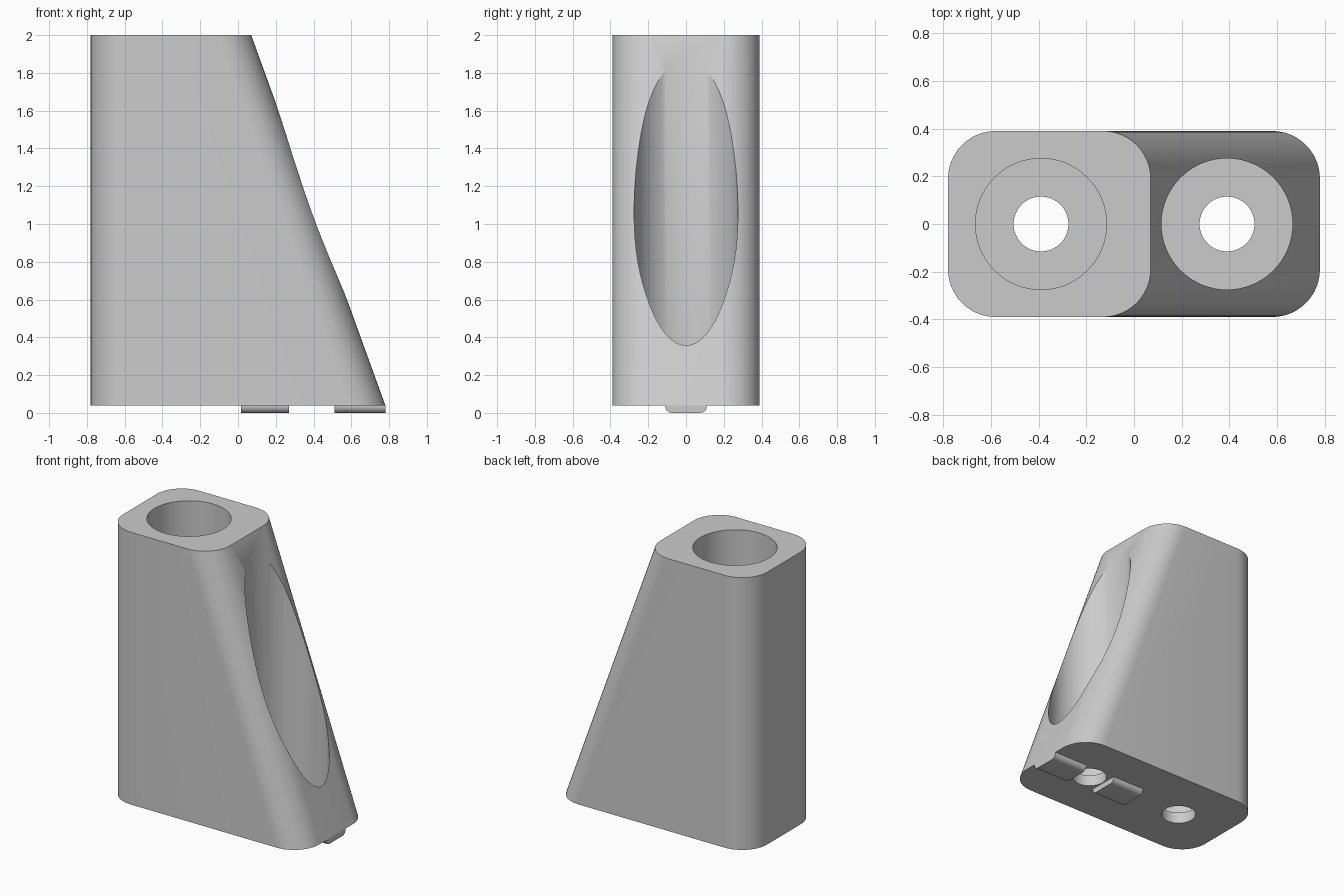
import bpy
import bmesh
from math import cos, sin, pi, radians

if "Cube" in bpy.data.objects:
    bpy.data.objects.remove(bpy.data.objects["Cube"], do_unlink=True)

grey = bpy.data.materials.new("plain grey")
grey.use_nodes = True
grey.diffuse_color = (0.6, 0.6, 0.6, 1)
grey.node_tree.nodes["Principled BSDF"].inputs["Base Color"].default_value = (0.6, 0.6, 0.6, 1)

BASE, TOP, FLOOR = 0.04, 2.0, 0.12
HALF, WIDTH, CORNER = 0.78, 0.39, 0.2


def loft(name, lower, upper):
    """Solid between two matching loops of points."""
    bm = bmesh.new()
    a = [bm.verts.new(p) for p in lower]
    b = [bm.verts.new(p) for p in upper]
    n = len(a)
    bm.faces.new(a[::-1])
    bm.faces.new(b)
    for i in range(n):
        j = (i + 1) % n
        bm.faces.new((a[i], a[j], b[j], b[i]))
    bmesh.ops.recalc_face_normals(bm, faces=bm.faces)
    mesh = bpy.data.meshes.new(name)
    bm.to_mesh(mesh)
    bm.free()
    obj = bpy.data.objects.new(name, mesh)
    bpy.context.collection.objects.link(obj)
    mesh.materials.append(grey)
    return obj


def rounded_loop(x0, x1, z, steps=12):
    """Rounded rectangle at height z."""
    centres = [(x1 - CORNER, 1), (x0 + CORNER, 1), (x0 + CORNER, -1), (x1 - CORNER, -1)]
    points = []
    for k, (cx, side) in enumerate(centres):
        for i in range(steps + 1):
            t = (k + i / steps) * pi / 2
            points.append((cx + CORNER * cos(t),
                           side * (WIDTH - CORNER) + CORNER * sin(t), z))
    return points


def circle(x, r, z, n=64):
    return [(x + r * cos(2 * pi * i / n), r * sin(2 * pi * i / n), z) for i in range(n)]


def select_only(obj):
    bpy.ops.object.select_all(action="DESELECT")
    obj.select_set(True)
    bpy.context.view_layer.objects.active = obj


# Body with one sloping end
body = loft("holder_body", rounded_loop(-HALF, HALF, BASE), rounded_loop(-HALF, 0.07, TOP))

# Two deep pockets, each with a small drain hole through its floor
cutters = []
for x in (-HALF / 2, HALF / 2):
    cutters.append(loft("pocket_cutter", circle(x, 0.275, FLOOR), circle(x, 0.275, 2.3)))
    cutters.append(loft("drain_cutter", circle(x, 0.115, -0.2), circle(x, 0.115, 0.5)))
for cutter in cutters:
    mod = body.modifiers.new("cut", "BOOLEAN")
    mod.operation = "DIFFERENCE"
    mod.solver = "EXACT"
    mod.object = cutter
    select_only(body)
    bpy.ops.object.modifier_apply(modifier=mod.name)
    bpy.data.objects.remove(cutter, do_unlink=True)
select_only(body)
bpy.ops.object.shade_smooth_by_angle(angle=radians(30))


def tab_loop(x, half=0.11, r=0.035, steps=6):
    """Tab cross-section with rounded lower edges."""
    arc = [(half - r + r * cos(t), r - r * sin(t))
           for t in (i * pi / 2 / steps for i in range(steps + 1))]
    side = [(half, BASE)] + arc
    return [(x, y, z) for y, z in side] + [(x, -y, z) for y, z in reversed(side)]


# Locating tabs under the base, either side of one drain hole
for name, x0, x1 in (("inner_tab", 0.015, 0.27), ("outer_tab", 0.51, HALF)):
    tab = loft(name, tab_loop(x0), tab_loop(x1))
    select_only(tab)
    bpy.ops.object.shade_smooth_by_angle(angle=radians(30))
